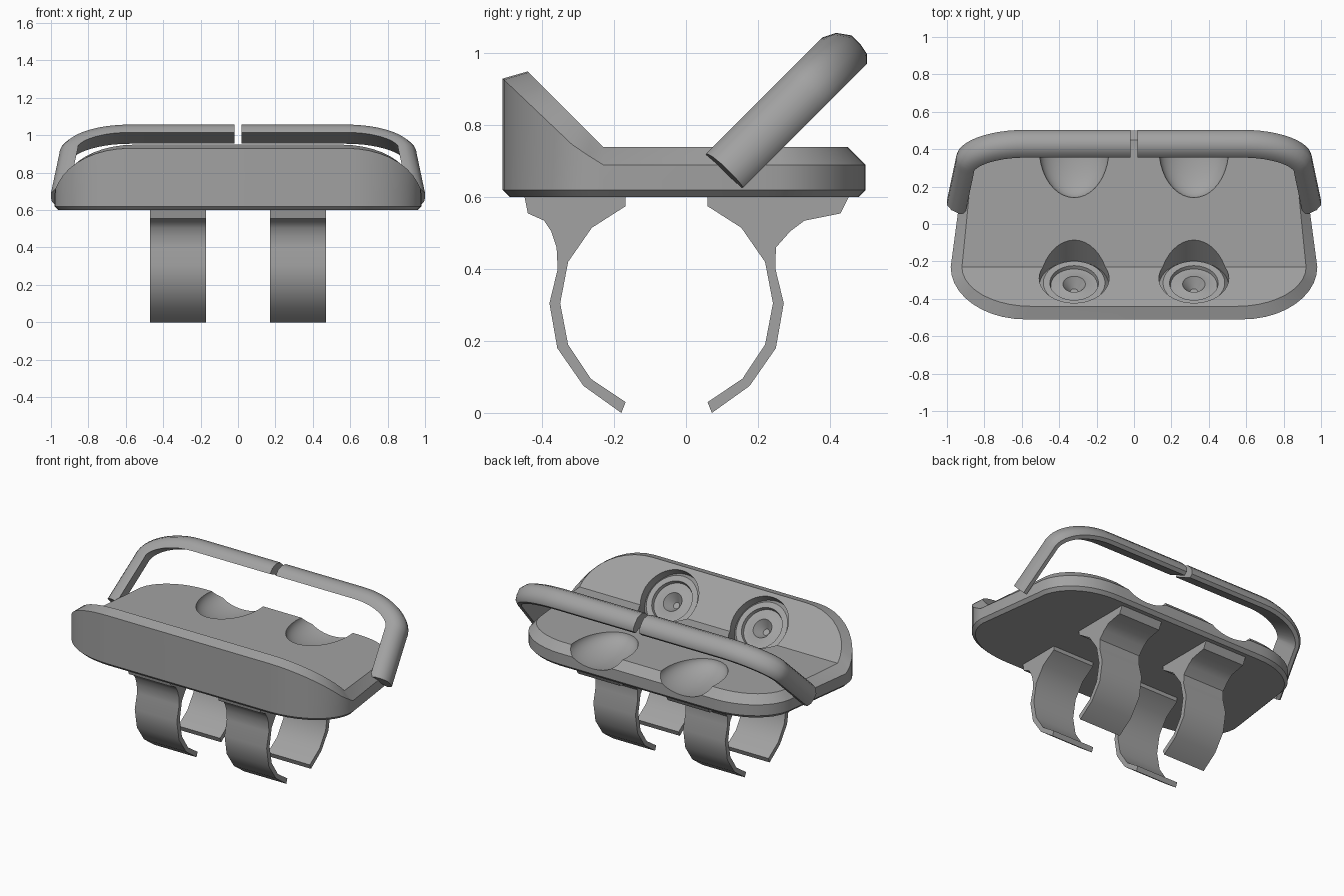
import bpy, bmesh, math
from mathutils import Vector, Matrix

if "Cube" in bpy.data.objects:
    bpy.data.objects.remove(bpy.data.objects["Cube"])

grey = bpy.data.materials.new("plain grey")
grey.diffuse_color = (0.36, 0.36, 0.36, 1)
grey.use_nodes = True
grey.node_tree.nodes["Principled BSDF"].inputs["Base Color"].default_value = grey.diffuse_color
S = math.sqrt(0.5)


def make(name, verts, faces, smooth=True, angle=30):
    bm = bmesh.new()
    vs = [bm.verts.new(v) for v in verts]
    for f in faces:
        bm.faces.new([vs[i] for i in f])
    bmesh.ops.recalc_face_normals(bm, faces=bm.faces)
    me = bpy.data.meshes.new(name)
    bm.to_mesh(me)
    bm.free()
    me.materials.append(grey)
    ob = bpy.data.objects.new(name, me)
    bpy.context.collection.objects.link(ob)
    if smooth:
        shade(ob, angle)
    return ob


def shade(ob, angle=30):
    bpy.ops.object.select_all(action='DESELECT')
    ob.select_set(True)
    bpy.context.view_layer.objects.active = ob
    bpy.ops.object.shade_smooth_by_angle(angle=math.radians(angle))


def loft(rings, closed=True):
    """Quads between successive rings of equal length."""
    n = len(rings[0])
    verts = [p for r in rings for p in r]
    faces = [(k * n + i, k * n + (i + 1) % n, (k + 1) * n + (i + 1) % n, (k + 1) * n + i)
             for k in range(len(rings) - 1) for i in range(n)]
    return verts, faces


# Tray: rounded outline, bevelled rim, front part rising as a 45 degree slope
STEPS = 10


def outline(front, back):
    """Each corner: centre x, centre y, x radius, y radius; counter-clockwise from the right kink."""
    half = []
    for k in range(STEPS + 1):
        a = math.pi / 2 * k / STEPS
        half.append((back[0] + back[2] * math.cos(a), back[1] + back[3] * math.sin(a)))
    fr = []
    for k in range(STEPS + 1):
        a = math.pi / 2 * k / STEPS
        fr.append((front[0] + front[2] * math.sin(a), front[1] - front[3] * math.cos(a)))
    right = fr + half
    return right + [(-x, y) for x, y in reversed(right)]


def rim_z(y):
    pts = [(-0.51, 0.93), (-0.31, 0.74), (-0.23, 0.69), (1, 0.69)]
    for (a, za), (b, zb) in zip(pts, pts[1:]):
        if y <= b:
            return za + (zb - za) * (y - a) / (b - a)


base = outline((0.57, -0.23, 0.39, 0.26), (0.55, 0.22, 0.35, 0.26))
outer = outline((0.58, -0.23, 0.40, 0.28), (0.55, 0.22, 0.37, 0.28))
inner = outline((0.55, -0.23, 0.37, 0.21), (0.55, 0.22, 0.325, 0.23))
rings = [[(x, y, 0.60) for x, y in base],
         [(x, y, 0.62) for x, y in outer],
         [(x, y, rim_z(y)) for x, y in outer],
         [(x, y, 0.74 + max(0, -0.23 - y)) for x, y in inner]]
verts, faces = loft(rings)
n = len(base)
faces.append(tuple(range(n)))
top = 3 * n
m = n - 1 - STEPS  # left end of the kink line
faces.append(tuple(top + i for i in range(STEPS, m + 1)))
faces.append(tuple(top + i for i in list(range(STEPS + 1)) + list(range(m, n))))
tray = make("tray", verts, faces, smooth=False)


def cut(target, cutter):
    mod = target.modifiers.new("cut", 'BOOLEAN')
    mod.operation = 'DIFFERENCE'
    mod.solver = 'EXACT'
    mod.object = cutter
    bpy.context.view_layer.objects.active = target
    bpy.ops.object.modifier_apply(modifier=mod.name)
    bpy.data.objects.remove(cutter)


# Stepped round sockets sunk square into the slope
SOCKET = [(0.187, 0.3), (0.187, -0.06), (0.165, -0.035), (0.13, -0.035), (0.125, -0.055),
          (0.10, -0.055), (0.06, -0.045), (0.05, -0.06), (0.02, -0.10)]
SEG = 40
for side in (-1, 1):
    place = Matrix.Translation((side * 0.32, -0.29, 0.80)) @ Matrix.Rotation(-math.pi / 4, 4, 'X')
    rr = [[place @ Vector((r * math.cos(2 * math.pi * i / SEG), r * math.sin(2 * math.pi * i / SEG), h))
           for i in range(SEG)] for r, h in SOCKET]
    v, f = loft(rr)
    f += [tuple(range(SEG)), tuple((len(SOCKET) - 1) * SEG + i for i in range(SEG))]
    cut(tray, make("socket_cutter", v, f, smooth=False))

    # Shallow scoop open to the back edge
    bpy.ops.mesh.primitive_uv_sphere_add(segments=40, ring_count=24, location=(side * 0.32, 0.40, 0.745))
    scoop = bpy.context.object
    scoop.scale = (0.187, 0.26, 0.10)
    scoop.data.materials.append(grey)
    cut(tray, scoop)
shade(tray, 28)

# Split handle: D-shaped bar swept round a bent path in a plane leaning back 45 degrees
SECTION = [(-0.099, 0.067), (-0.061, 0.070), (-0.025, 0.052), (0.0, 0.017), (0.0, -0.02),
           (-0.006, -0.05), (-0.025, -0.069), (-0.05, -0.068)]
path = [(0.02, 1.068), (0.3, 1.068)]
for k in range(13):
    a = math.pi / 2 * k / 12
    path.append((0.58 + 0.375 * math.sin(a), 0.86 + 0.208 * math.cos(a)))
path.append((1.0, 0.56))
for side, name in ((-1, "handle_left"), (1, "handle_right")):
    rr = []
    for i, p in enumerate(path):
        a, b = Vector(path[max(i - 1, 0)]), Vector(path[min(i + 1, len(path) - 1)])
        t = (b - a).normalized()
        nx, nu = -t.y, t.x
        ring = []
        for d, w in SECTION:
            x, u, w = p[0] + nx * d, p[1] + nu * d, 0.40 + w
            ring.append((side * x, (u - w) * S, (u + w) * S))
        rr.append(ring)
    v, f = loft(rr)
    k = len(SECTION)
    f += [tuple(range(k)), tuple((len(path) - 1) * k + i for i in range(k))]
    make(name, v, f, angle=40)

# Spring clips below: curved jaws with flared feet
JAW = [(-0.357, 0.40), (-0.38, 0.305), (-0.358, 0.18), (-0.285, 0.075), (-0.18, 0.0), (-0.168, 0.03),
       (-0.265, 0.095), (-0.328, 0.19), (-0.35, 0.305), (-0.328, 0.42), (-0.262, 0.515),
       (-0.168, 0.575), (-0.168, 0.605)]
FRONT_FOOT = [(-0.45, 0.605), (-0.44, 0.555), (-0.395, 0.535), (-0.375, 0.505), (-0.36, 0.46)]
BACK_FOOT = [(0.455, 0.605), (0.43, 0.555), (0.33, 0.535), (0.29, 0.505), (0.25, 0.46)]
jaws = {"front_jaw": FRONT_FOOT + JAW,
        "back_jaw": BACK_FOOT + [(-0.108 - y, z) for y, z in JAW]}
for side in (-1, 1):
    for name, prof in jaws.items():
        rr = [[(side * 0.32 + dx, y, z) for y, z in prof] for dx in (-0.15, 0.15)]
        v, f = loft(rr)
        k = len(prof)
        f += [tuple(range(k)), tuple(range(k, 2 * k))]
        make(name + ("_left" if side < 0 else "_right"), v, f, angle=40)
